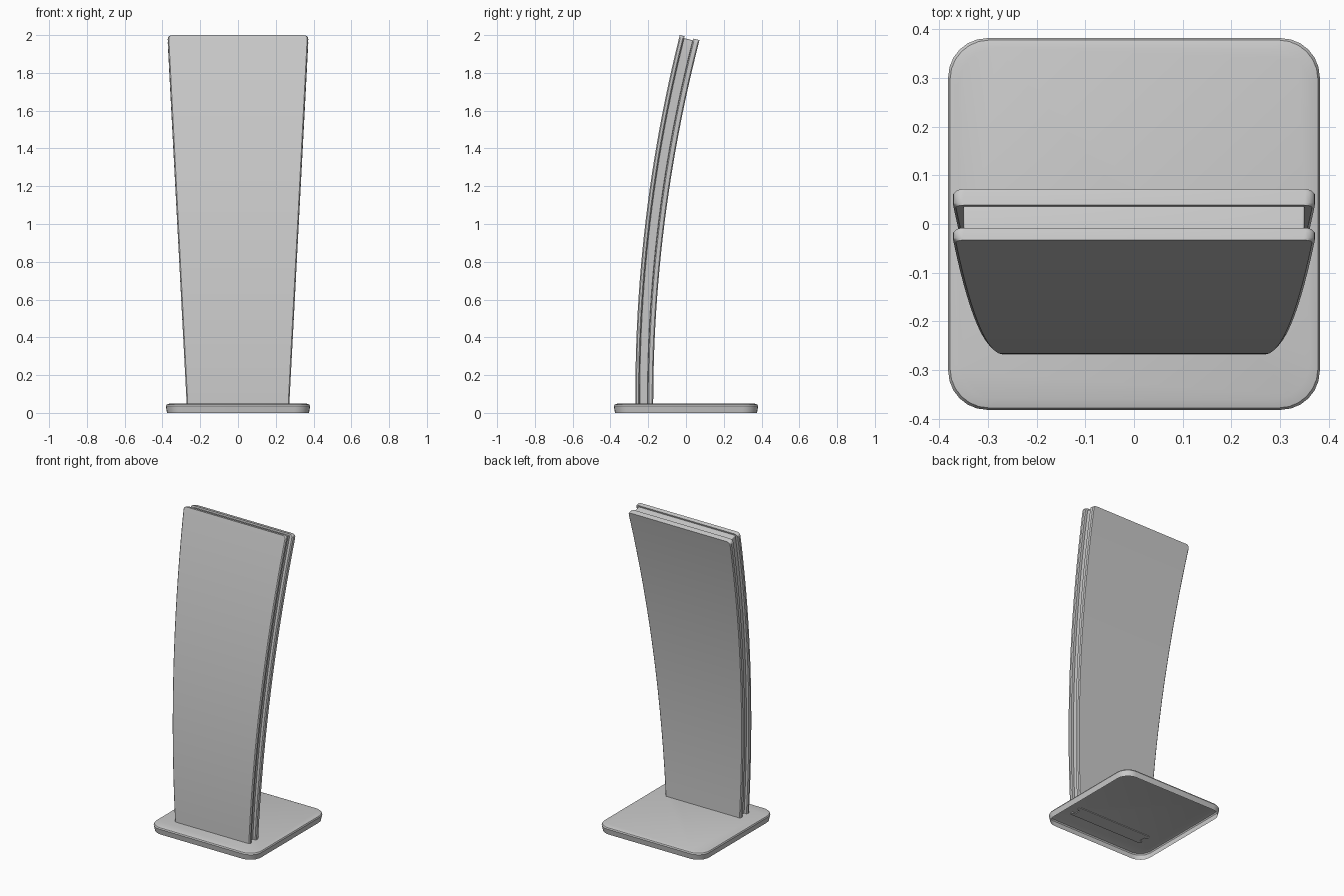
import bpy, bmesh, math

if "Cube" in bpy.data.objects:
    bpy.data.objects.remove(bpy.data.objects["Cube"])

R, Y0, Z0 = 7.8, -0.268, 0.1          # bend radius and start of the lean
TOP = math.asin((2.0 - Z0) / R)
BOTTOM = (0.044 - Z0) / R


def loft(name, rings, cap_start=True):
    """Join closed rings of points into one mesh and cap the ends."""
    bm = bmesh.new()
    loops = [[bm.verts.new(p) for p in ring] for ring in rings]
    for a, b in zip(loops, loops[1:]):
        for i in range(len(a)):
            j = (i + 1) % len(a)
            bm.faces.new((a[i], a[j], b[j], b[i]))
    if cap_start:
        bm.faces.new(loops[0][::-1])
    bm.faces.new(loops[-1])
    bmesh.ops.recalc_face_normals(bm, faces=bm.faces)
    mesh = bpy.data.meshes.new(name)
    bm.to_mesh(mesh)
    bm.free()
    obj = bpy.data.objects.new(name, mesh)
    bpy.context.collection.objects.link(obj)
    bpy.context.view_layer.objects.active = obj
    obj.select_set(True)
    bpy.ops.object.shade_smooth_by_angle(angle=math.radians(35))
    obj.select_set(False)
    return obj


def bent_panel(name, d0, d1, inset=0.0, drop=0.0, corner=0.02, b=0.006):
    """Tapered slab between depths d0 and d1, following the backward bend."""
    end = TOP - drop / R
    rows = [(BOTTOM + (end - corner / R - BOTTOM) * i / 24, 0) for i in range(25)]
    # rounded upper corners
    for k in range(1, 5):
        a = k * math.pi / 8
        rows.append((end - corner * (1 - math.sin(a)) / R, corner * (1 - math.cos(a))))
    rings = []
    for t, cut in rows:
        z = Z0 + R * math.sin(t)
        w = 0.272 + 0.101 * (z - 0.05) / 1.95 - inset - cut
        k = 0.87 + 0.13 * z / 2.0
        e, f = d0 * k, d1 * k
        section = [(-w + b, e), (w - b, e), (w, e + b), (w, f - b),
                   (w - b, f), (-w + b, f), (-w, f - b), (-w, e + b)]
        rings.append([(x, Y0 + R - (R - d) * math.cos(t), Z0 + (R - d) * math.sin(t))
                      for x, d in section])
    return loft(name, rings)


def rounded_square(h, z, r=0.08, n=6):
    pts = []
    for q in range(4):
        cx = (h - r) * (1 if q in (0, 3) else -1)
        cy = (h - r) * (1 if q in (0, 1) else -1)
        for i in range(n + 1):
            a = (q + i / n) * math.pi / 2
            pts.append((cx + r * math.cos(a), cy + r * math.sin(a), z))
    return pts


# base plate: a shell open underneath, with a softened upper rim
loft("base_plate", [rounded_square(h, z) for h, z in
                    [(0.376, 0.0), (0.382, 0.036), (0.378, 0.044), (0.362, 0.049)]],
     cap_start=False)

# upright: two outer panels around a recessed core
bent_panel("front_panel", 0.0, 0.026)
bent_panel("core", 0.026, 0.074, inset=0.022, drop=0.01, corner=0.004, b=0.001)
bent_panel("back_panel", 0.074, 0.108)
